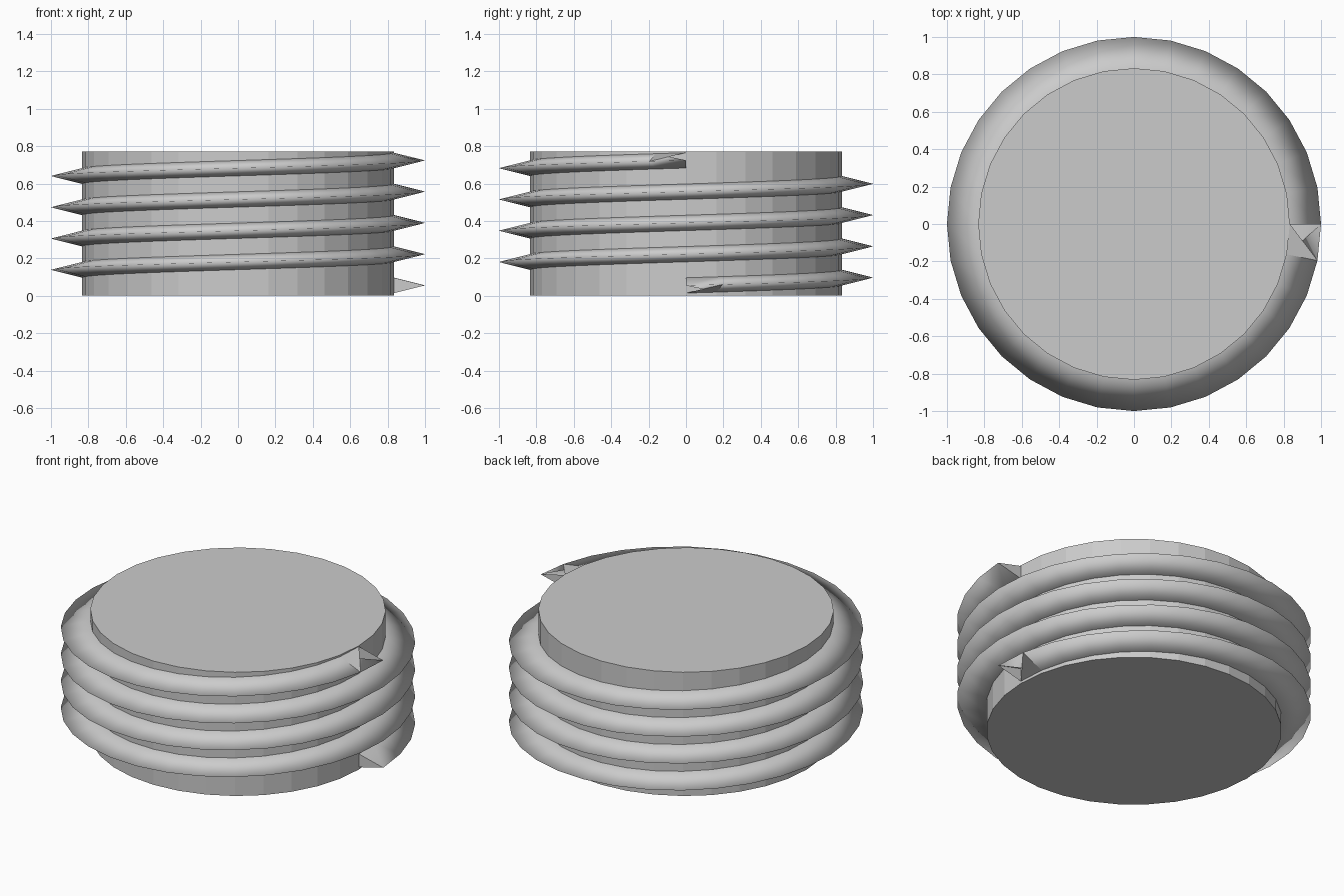
import bpy, bmesh, math
from mathutils import Vector

if "Cube" in bpy.data.objects:
    bpy.data.objects.remove(bpy.data.objects["Cube"])

SIDES = 32
TURNS = 4
R_CORE, R_TIP = 0.833, 1.0
HEIGHT = 0.77
Z0, PITCH, HALF = 0.055, 0.1672, 0.041

grey = bpy.data.materials.new("plain grey")
grey.diffuse_color = (0.6, 0.6, 0.6, 1)
grey.use_nodes = True
grey.node_tree.nodes["Principled BSDF"].inputs["Base Color"].default_value = grey.diffuse_color


def finish(name, bm):
    mesh = bpy.data.meshes.new(name)
    bm.to_mesh(mesh)
    bm.free()
    mesh.materials.append(grey)
    obj = bpy.data.objects.new(name, mesh)
    bpy.context.collection.objects.link(obj)
    return obj


# Flat-sided core
bm = bmesh.new()
bmesh.ops.create_cone(bm, cap_ends=True, segments=SIDES, radius1=R_CORE,
                      radius2=R_CORE, depth=HEIGHT)
bmesh.ops.translate(bm, vec=(0, 0, HEIGHT / 2), verts=bm.verts)
finish("core", bm)

# Helical thread: triangular section swept counter-clockwise upwards
bm = bmesh.new()
rings = []
for i in range(SIDES * TURNS + 1):
    a = 2 * math.pi * i / SIDES
    out = Vector((math.cos(a), math.sin(a), 0))
    z = Z0 + PITCH * i / SIDES
    rings.append([bm.verts.new(out * r + Vector((0, 0, z + dz)))
                  for r, dz in ((R_CORE, -HALF), (R_TIP, 0), (R_CORE, HALF))])


def notched(far_base, far_tip, base, tip, flip):
    # Two overlapping triangles leave a V notch at the thread end
    for corner in (base, tip):
        loop = [far_base, far_tip, corner]
        bm.faces.new(loop[::-1] if flip else loop)


last = len(rings) - 2
for i in range(len(rings) - 1):
    (lo, tip, hi), (lo2, tip2, hi2) = rings[i], rings[i + 1]
    if i == 0:
        notched(lo2, tip2, lo, tip, False)
    else:
        bm.faces.new((lo, lo2, tip2, tip))
    if i == last:
        notched(hi, tip, hi2, tip2, True)
    else:
        bm.faces.new((tip, tip2, hi2, hi))
for f in bm.faces:
    f.smooth = True

# Flat end caps of the thread
bm.faces.new(rings[0])
bm.faces.new(rings[-1][::-1])

# Consistent outward facing: lower flanks down, upper flanks up, caps along y
bm.normal_update()
for f in bm.faces:
    if f.smooth:
        c = f.calc_center_median()
        a = math.atan2(c.y, c.x)
        radial = Vector((math.cos(a), math.sin(a), 0))
        if f.normal.dot(radial) < 0:
            f.normal_flip()
    else:
        want = -1 if f.calc_center_median().z < HEIGHT / 2 else 1
        if f.normal.y * want < 0:
            f.normal_flip()
finish("screw_thread", bm)
